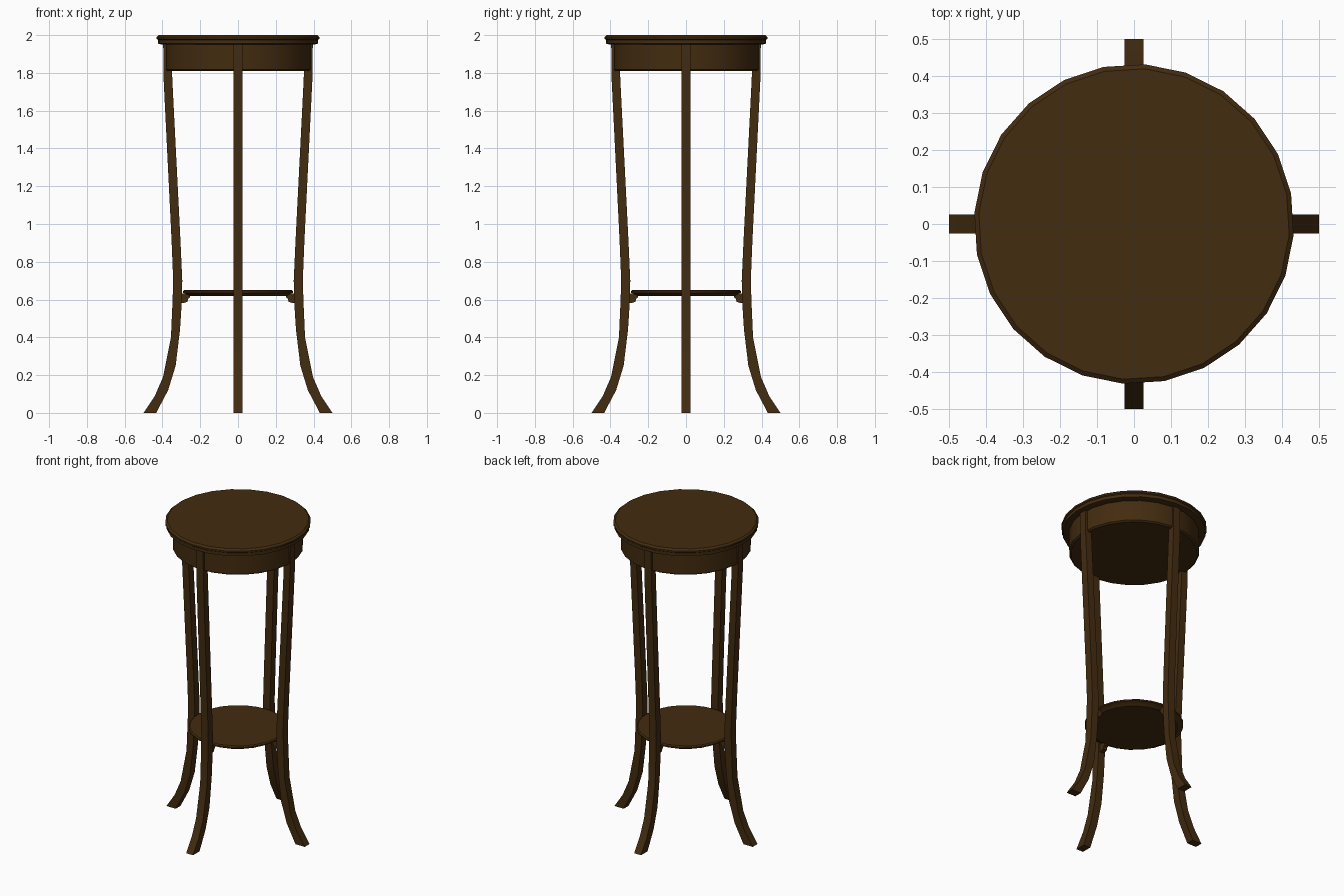
import bpy, bmesh, math

if "Cube" in bpy.data.objects:
    bpy.data.objects.remove(bpy.data.objects["Cube"])

wood = bpy.data.materials.new("dark brown wood")
wood.diffuse_color = (0.056, 0.025, 0.005, 1)
wood.use_nodes = True
wood.node_tree.nodes["Principled BSDF"].inputs["Base Color"].default_value = wood.diffuse_color


def finish(bm, name):
    bmesh.ops.recalc_face_normals(bm, faces=bm.faces)
    me = bpy.data.meshes.new(name)
    bm.to_mesh(me)
    bm.free()
    me.materials.append(wood)
    ob = bpy.data.objects.new(name, me)
    bpy.context.collection.objects.link(ob)
    bpy.ops.object.select_all(action='DESELECT')
    ob.select_set(True)
    bpy.context.view_layer.objects.active = ob
    bpy.ops.object.shade_smooth_by_angle(angle=math.radians(28))
    return ob


def turned(name, profile, sides=24, offset=11):
    """Closed solid turned about z from (radius, height) points, bottom to top."""
    bm = bmesh.new()
    rings = []
    for r, z in profile:
        ring = []
        for i in range(sides):
            a = math.radians(offset) + math.tau * i / sides
            ring.append(bm.verts.new((r * math.cos(a), r * math.sin(a), z)))
        rings.append(ring)
    for lo, hi in zip(rings, rings[1:]):
        for i in range(sides):
            j = (i + 1) % sides
            bm.faces.new((lo[i], lo[j], hi[j], hi[i]))
    bm.faces.new(rings[0])
    bm.faces.new(rings[-1])
    return finish(bm, name)


def strip(name, pairs, half, angle):
    """Bar swept along paired (inner x, z, outer x, z) stations, turned about z."""
    bm = bmesh.new()
    c, s = math.cos(angle), math.sin(angle)
    rings = []
    for xi, zi, xo, zo in pairs:
        pts = [(xi, -half, zi), (xo, -half, zo), (xo, half, zo), (xi, half, zi)]
        rings.append([bm.verts.new((x * c - y * s, x * s + y * c, z)) for x, y, z in pts])
    for a, b in zip(rings, rings[1:]):
        for i in range(4):
            j = (i + 1) % 4
            bm.faces.new((a[i], a[j], b[j], b[i]))
    bm.faces.new(rings[0])
    bm.faces.new(rings[-1])
    return finish(bm, name)


# Round top with a stepped edge, and the apron beneath it
turned("table_top", [(0.405, 1.95), (0.425, 1.955), (0.425, 1.975), (0.432, 1.98),
                     (0.432, 1.99), (0.42, 2.0)])
turned("apron", [(0.375, 1.81), (0.386, 1.818), (0.386, 1.955)])

# Lower shelf
turned("lower_shelf", [(0.26, 0.618), (0.275, 0.63), (0.293, 0.636), (0.293, 0.644), (0.286, 0.65)])

# Four splayed legs, each with a small bracket under the shelf
leg = [(0.433, 0, 0.5, 0), (0.37, 0.12, 0.44, 0.09), (0.33, 0.25, 0.397, 0.19),
       (0.307, 0.44, 0.355, 0.40), (0.298, 0.58, 0.347, 0.58), (0.295, 0.7, 0.343, 0.7),
       (0.305, 0.92, 0.352, 0.92), (0.348, 1.77, 0.394, 1.77), (0.35, 1.955, 0.396, 1.955)]
bracket = [(0.285, 0.582, 0.305, 0.58), (0.268, 0.588, 0.305, 0.588),
           (0.264, 0.604, 0.305, 0.604), (0.255, 0.61, 0.305, 0.61), (0.253, 0.632, 0.305, 0.632)]
for k, side in enumerate(("right", "back", "left", "front")):
    a = k * math.pi / 2
    strip(side + "_leg", leg, 0.025, a)
    strip(side + "_bracket", bracket, 0.014, a)
